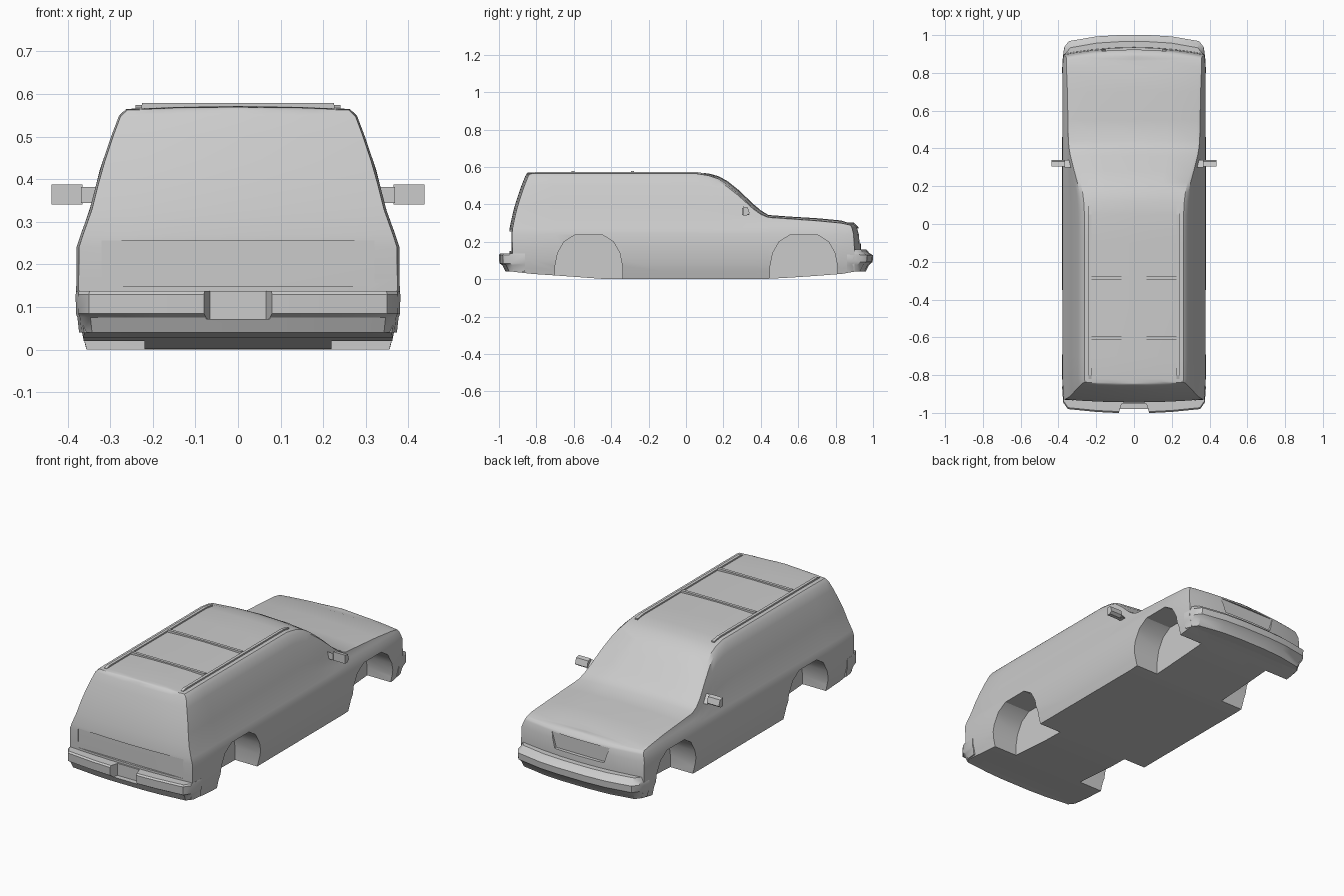
import bpy, bmesh, math

if "Cube" in bpy.data.objects:
    bpy.data.objects.remove(bpy.data.objects["Cube"])


def interp(table, v):
    """Piecewise-linear lookup."""
    if v <= table[0][0]:
        return table[0][1]
    for (a, fa), (b, fb) in zip(table, table[1:]):
        if v <= b:
            return fa + (fb - fa) * (v - a) / (b - a)
    return table[-1][1]


def finish(bm, name):
    bmesh.ops.remove_doubles(bm, verts=bm.verts, dist=1e-5)
    bmesh.ops.recalc_face_normals(bm, faces=bm.faces)
    me = bpy.data.meshes.new(name)
    bm.to_mesh(me)
    bm.free()
    ob = bpy.data.objects.new(name, me)
    bpy.context.collection.objects.link(ob)
    return ob


def loft(name, rings, caps=False):
    """Skin a list of closed rings of equal length."""
    bm = bmesh.new()
    rows = [[bm.verts.new(p) for p in r] for r in rings]
    n = len(rows[0])
    for a, b in zip(rows, rows[1:]):
        for i in range(n):
            j = (i + 1) % n
            bm.faces.new((a[i], a[j], b[j], b[i]))
    if caps:
        bm.faces.new(rows[0])
        bm.faces.new(rows[-1])
    return finish(bm, name)


def prism(name, pts, axis, a, b):
    """Extrude a 2D outline along x (outline in y,z) or y (outline in x,z)."""
    place = {'x': lambda p, t: (t, p[0], p[1]),
             'y': lambda p, t: (p[0], t, p[1])}[axis]
    return loft(name, [[place(p, t) for p in pts] for t in (a, b)], caps=True)


def activate(ob):
    bpy.ops.object.select_all(action='DESELECT')
    ob.select_set(True)
    bpy.context.view_layer.objects.active = ob


def cut(ob, cutter):
    m = ob.modifiers.new("cut", 'BOOLEAN')
    m.operation, m.solver, m.object = 'DIFFERENCE', 'EXACT', cutter
    activate(ob)
    bpy.ops.object.modifier_apply(modifier=m.name)
    bpy.data.objects.remove(cutter)


def smooth(ob, angle=32):
    activate(ob)
    bpy.ops.object.shade_smooth_by_angle(angle=math.radians(angle))


# Half width by height, and end profiles by height
WIDTH = [(0, .355), (.01, .36), (.06, .37), (.10, .38), (.24, .379), (.28, .366),
         (.31, .353), (.34, .345), (.42, .325), (.50, .298), (.55, .279), (.57, .275)]
TAIL = [(0, -.925), (.25, -.93), (.29, -.925), (.40, -.898), (.50, -.864), (.555, -.842), (.57, -.832)]
NOSE = [(0, .90), (.17, .90), (.25, .895), (.28, .885), (.305, .86)]


def section(zb, top, crown):
    """Closed cross-section (x, z) for bottom height, top height and crown."""
    zs = [zb, zb + (.10 - zb) * .4, .10, .17, .24, .27]
    s = top - crown
    zs += [.27 + (s - .27) * t for t in (.2, .4, .6, .8, .95)]
    half = [(0, zb), (.22, zb)] + [(interp(WIDTH, z), z) for z in zs]
    w = half[-1][0]
    half += [(w - .017, s + .001), (w * .5, s + crown * .75), (0, top)]
    return half + [(-x, z) for x, z in half[-2:0:-1]]


def end_rings(sec, profile, bow, fractions):
    """Sections drawn inwards to close a bowed end."""
    return [[(x * f * .985, interp(profile, z) + bow * (1 - f * f), z) for x, z in sec]
            for f in fractions]


# Body shell: y, bottom, top, crown
STATIONS = [(-.82, .028, .571, .008), (-.70, .02, .572, .008), (-.45, .002, .572, .008),
            (-.34, 0, .572, .008), (-.1, 0, .572, .008), (.05, 0, .572, .008),
            (.12, 0, .565, .012), (.17, 0, .552, .016), (.22, 0, .526, .02),
            (.28, 0, .478, .022), (.36, 0, .402, .022), (.40, 0, .368, .018),
            (.44, .002, .343, .010), (.55, .008, .335, .010), (.70, .018, .326, .012),
            (.83, .028, .314, .013)]
rings = end_rings(section(.04, .57, .008), TAIL, -.016, (0, .35, .7, 1))
rings += [[(x, y, z) for x, z in section(zb, t, c)] for y, zb, t, c in STATIONS]
rings += end_rings(section(.04, .303, .012), NOSE, .036, (1, .85, .6, .3, 0))
body = loft("body_shell", rings)

# Wheel wells
for c in (-.52, .63):
    half = [(.18, -.05), (.18, .07), (.166, .14), (.132, .20), (.075, .236)]
    arch = [(c + d, z) for d, z in half] + [(c - d, z) for d, z in half[::-1]]
    for s in (-1, 1):
        cut(body, prism("arch_cutter", arch, 'x', s * .22, s * .5))

# Grille opening and lower tailgate recess
cut(body, prism("grille_cutter", [(-.175, .272), (.175, .272), (.15, .19), (-.15, .19)], 'y', .914, 1.1))
cut(body, prism("tailgate_cutter", [(-.32, .15), (.32, .15), (.32, .256), (-.32, .256)], 'y', -1.1, -.932))
smooth(body)


def bumper(name, plan, levels):
    """Stack plan outlines; levels are (height, inset)."""
    full = plan + [(-x, y) for x, y in plan[::-1] if x > 0]
    sg = 1 if plan[0][1] > 0 else -1
    rings = [[(x * (1 - d * .6), y - sg * d * (1 if abs(y) > .93 else 0), z) for x, y in full]
             for z, d in levels]
    return loft(name, rings, caps=True)


# Bumpers
front = bumper("front_bumper", [(.08, 1.0), (.2, .993), (.345, .968), (.37, .935), (.379, .86)],
               [(.04, .04), (.075, .022), (.092, .002), (.128, 0), (.14, .02), (.158, .035)])
rear = bumper("rear_bumper", [(.1, -1.0), (.2, -.995), (.35, -.98), (.375, -.945), (.381, -.86)],
              [(.04, .035), (.075, .018), (.085, .002), (.13, 0), (.138, .008)])

# Plate recess in the rear bumper
bm = bmesh.new()
low, high = ([bm.verts.new((x, y, z)) for x, y in ((-.095, -1.05), (.095, -1.05), (.066, -.952), (-.066, -.952))]
             for z in (.072, .2))
bm.faces.new(low)
bm.faces.new(high)
for i in range(4):
    j = (i + 1) % 4
    bm.faces.new((low[i], low[j], high[j], high[i]))
cut(rear, finish(bm, "plate_cutter"))
smooth(front)
smooth(rear)

# Mirrors and roof rails, both sides
for s, side in ((-1, "left"), (1, "right")):
    prism(side + "_mirror", [(.305, .388), (.305, .341), (.325, .341), (.34, .352), (.33, .384)],
          'x', s * .365, s * .438)
    prism(side + "_mirror_arm", [(.30, .382), (.30, .344), (.34, .344)], 'x', s * .32, s * .368)
    prism(side + "_roof_rail", [(-.82, .555), (-.82, .567), (-.80, .574), (.05, .574), (.10, .566), (.10, .55)],
          'x', s * .225, s * .241)

# Roof cross bars
for y, n in ((-.285, "front"), (-.603, "rear")):
    prism(n + "_cross_bar", [(y - .008, .56), (y + .008, .56), (y + .008, .579), (y - .008, .579)],
          'x', -.225, .225)
